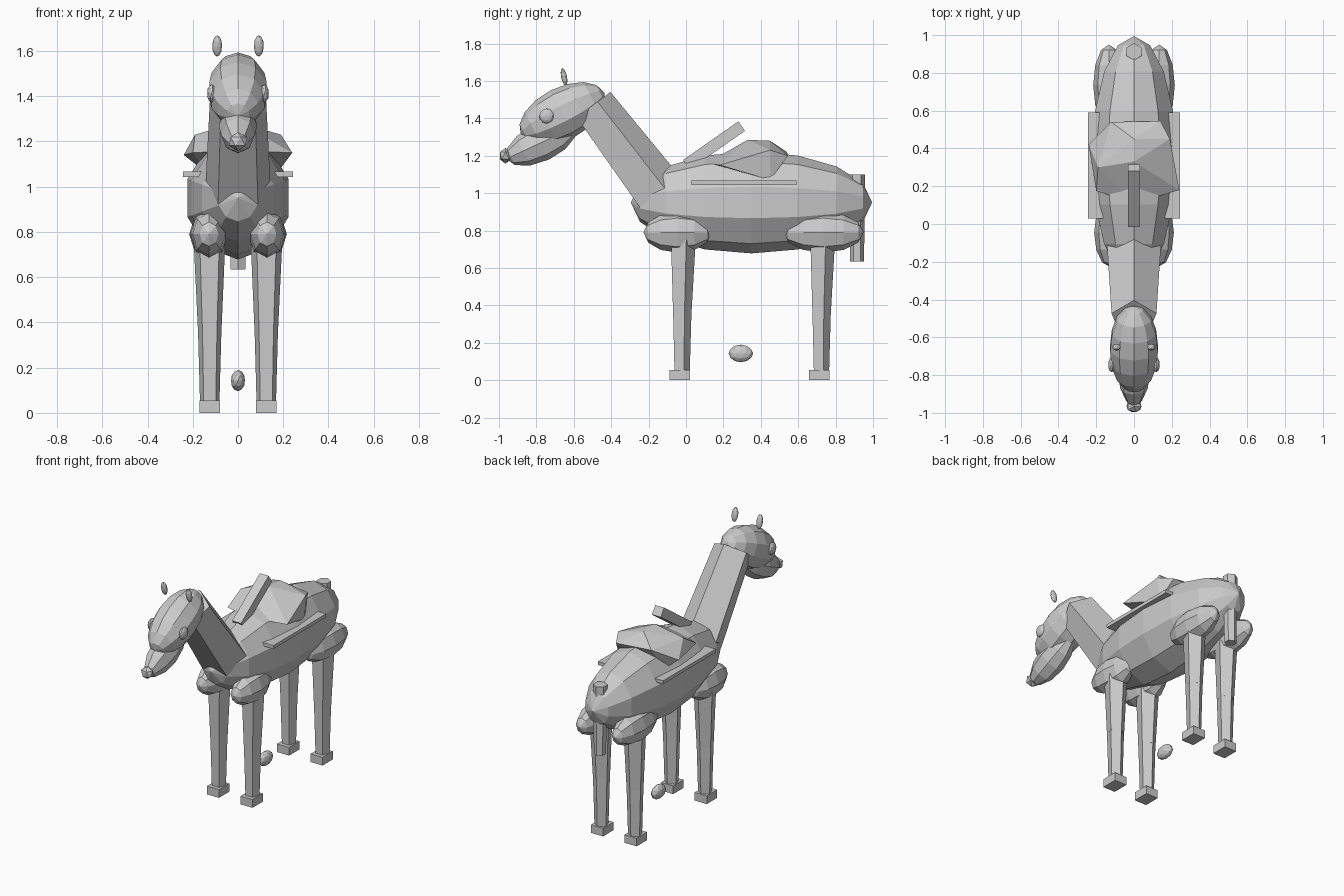
import bpy, bmesh, math
from mathutils import Vector, Matrix

if "Cube" in bpy.data.objects:
    bpy.data.objects.remove(bpy.data.objects["Cube"])

grey = bpy.data.materials.new("light grey")
grey.diffuse_color = (0.6, 0.6, 0.6, 1)
grey.use_nodes = True
grey.node_tree.nodes["Principled BSDF"].inputs["Base Color"].default_value = grey.diffuse_color


def finish(name, bm, matrix=Matrix()):
    bm.transform(matrix)
    bmesh.ops.recalc_face_normals(bm, faces=bm.faces)
    mesh = bpy.data.meshes.new(name)
    bm.to_mesh(mesh)
    bm.free()
    mesh.materials.append(grey)
    ob = bpy.data.objects.new(name, mesh)
    bpy.context.collection.objects.link(ob)
    return ob


def place(loc, size, tilt):
    """Scale, tilt about x (degrees, positive lifts the +y end), then move."""
    return (Matrix.Translation(loc) @ Matrix.Rotation(math.radians(tilt), 4, 'X')
            @ Matrix.Diagonal((*size, 1)))


def ball(name, loc, radii, tilt=0, segs=10, rings=8):
    """Low-poly ellipsoid with its poles along y."""
    bm = bmesh.new()
    bmesh.ops.create_uvsphere(bm, u_segments=segs, v_segments=rings, radius=1)
    bm.transform(Matrix.Rotation(math.pi / 2, 4, 'X'))
    return finish(name, bm, place(loc, radii, tilt))


def pebble(name, loc, radii, tilt=0, sub=1):
    bm = bmesh.new()
    bmesh.ops.create_icosphere(bm, subdivisions=sub, radius=1)
    return finish(name, bm, place(loc, radii, tilt))


def box(name, loc, size, tilt=0):
    bm = bmesh.new()
    bmesh.ops.create_cube(bm, size=1)
    return finish(name, bm, place(loc, size, tilt))


def limb(name, a, b, ra, rb, sides=5):
    """Tapered prism from a (low) to b (high), one ridge towards the back."""
    a, b = Vector(a), Vector(b)
    axis = (b - a).normalized()
    side = Vector((1, 0, 0))
    back = axis.cross(side)
    bm = bmesh.new()
    loops = []
    for c, r in ((a, ra), (b, rb)):
        loops.append([bm.verts.new(c + r * (math.cos(t) * back + math.sin(t) * side))
                      for t in (2 * math.pi * i / sides for i in range(sides))])
    lo, hi = loops
    for i in range(sides):
        j = (i + 1) % sides
        bm.faces.new((lo[i], lo[j], hi[j], hi[i]))
    bm.faces.new(lo)
    bm.faces.new(hi)
    return finish(name, bm)


# Torso, neck and head
ball("body", (0, 0.35, 0.95), (0.235, 0.645, 0.272))
limb("neck", (0, -0.15, 0.997), (0, -0.504, 1.466), 0.15, 0.125)
ball("head", (0, -0.66, 1.425), (0.133, 0.25, 0.14), 27)
ball("snout", (0, -0.775, 1.27), (0.085, 0.205, 0.1), 25, 8, 6)
pebble("nose", (0, -0.965, 1.2), (0.045, 0.036, 0.042))
limb("tail", (0, 0.915, 0.635), (0, 0.912, 1.1), 0.037, 0.045, 6)

# Paired parts
for s, side in ((-1, "left"), (1, "right")):
    pebble(side + "_eye", (s * 0.117, -0.745, 1.412), (0.02, 0.04, 0.04), 0, 2)
    pebble(side + "_ear", (s * 0.092, -0.652, 1.622), (0.022, 0.016, 0.048), 12, 2)
    box(side + "_side_plank", (s * 0.203, 0.31, 1.055), (0.08, 0.56, 0.023))
    for end, x, y, yt, ry in (("front", 0.128, -0.025, -0.045, 0.182),
                              ("back", 0.133, 0.72, 0.735, 0.215)):
        n = side + "_" + end
        ball(n + "_thigh", (s * x, yt, 0.79), (0.083, ry, 0.108), 0, 8, 6)
        limb(n + "_upper_leg", (s * 0.125, y, 0.37), (s * 0.126, y + 0.004, 0.75), 0.055, 0.073)
        limb(n + "_lower_leg", (s * 0.125, y, 0.04), (s * 0.125, y, 0.385), 0.045, 0.055)
        box(n + "_hoof", (s * 0.125, y - 0.008, 0.0275), (0.09, 0.11, 0.055))

# Faceted pack on the back with a raised post in front
bm = bmesh.new()
for p in ((0.24, 0.18, 1.15), (-0.2, 0.175, 1.15), (-0.24, 0.42, 1.14), (0.19, 0.45, 1.23),
          (0.18, 0.45, 1.07), (-0.12, 0.54, 1.22), (0.14, 0.545, 1.2), (0, 0.33, 1.285),
          (0, 0.45, 1.28), (-0.19, 0.3, 1.23), (0, 0.11, 1.16), (-0.15, 0.45, 1.07)):
    bm.verts.new(p)
bmesh.ops.convex_hull(bm, input=bm.verts)
finish("back_pack", bm)
box("raised_post", (0, 0.15, 1.255), (0.066, 0.36, 0.062), 35)

# Small stone between the legs
pebble("stone", (0, 0.293, 0.143), (0.032, 0.066, 0.047), 0, 2)
